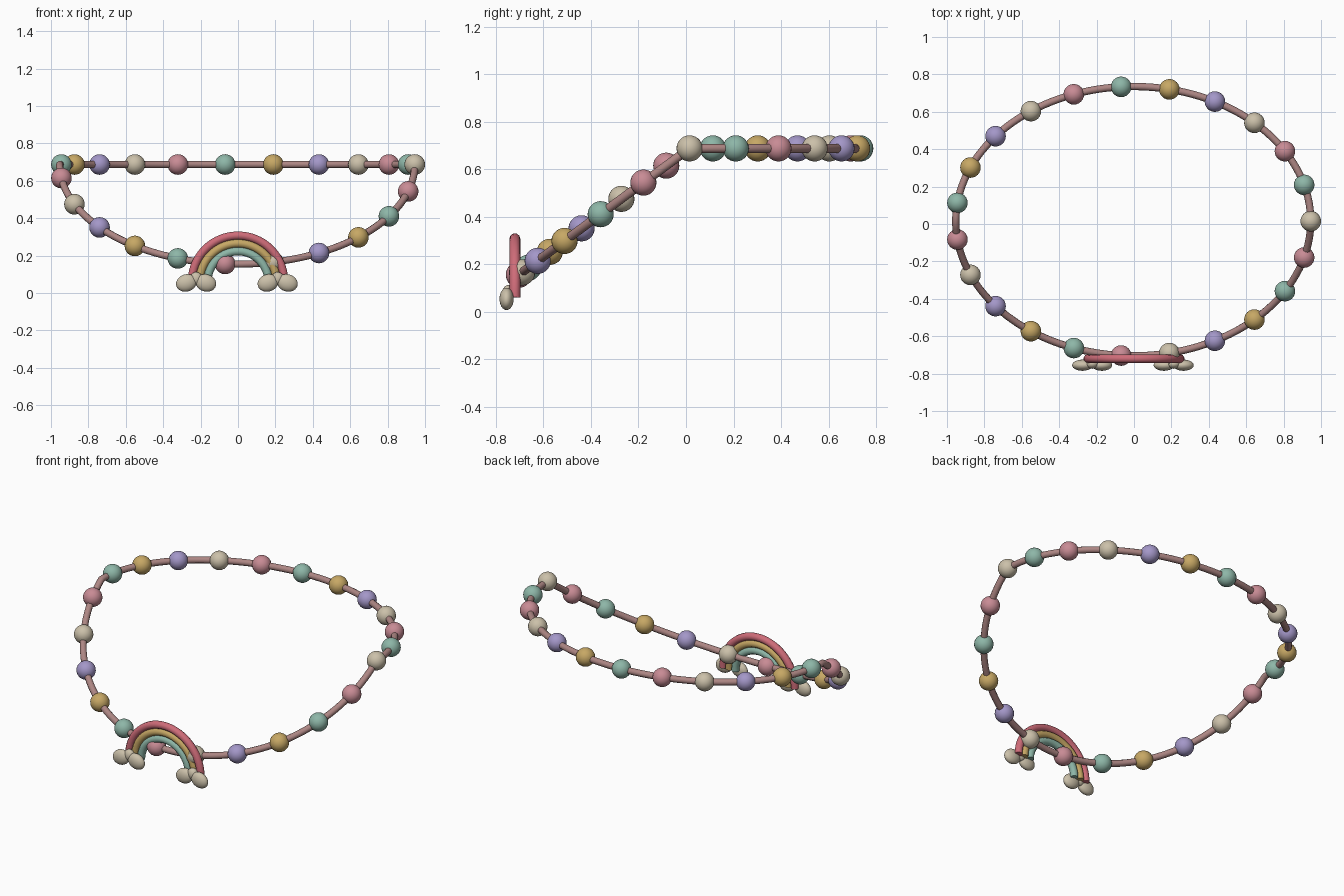
import bpy
from math import sin, cos, pi

cube = bpy.data.objects.get("Cube")
if cube:
    bpy.data.objects.remove(cube, do_unlink=True)


def material(name, rgb):
    m = bpy.data.materials.new(name)
    m.diffuse_color = (*rgb, 1)
    m.use_nodes = True
    m.node_tree.nodes["Principled BSDF"].inputs["Base Color"].default_value = (*rgb, 1)
    return m


SAND = material("sand", (0.60, 0.53, 0.40))
PINK = material("pink", (0.58, 0.26, 0.30))
TEAL = material("teal", (0.27, 0.47, 0.39))
GOLD = material("gold", (0.57, 0.39, 0.13))
LAVENDER = material("lavender", (0.37, 0.31, 0.58))
RED = material("coral red", (0.62, 0.15, 0.19))
CORD = material("dusty rose", (0.42, 0.24, 0.23))


def tube(name, points, radius, mat, closed=False):
    curve = bpy.data.curves.new(name, "CURVE")
    curve.dimensions = "3D"
    curve.bevel_depth = radius
    curve.bevel_resolution = 3
    curve.use_fill_caps = not closed
    spline = curve.splines.new("POLY")
    spline.points.add(len(points) - 1)
    for p, co in zip(spline.points, points):
        p.co = (*co, 1)
    spline.use_cyclic_u = closed
    spline.use_smooth = True
    curve.materials.append(mat)
    obj = bpy.data.objects.new(name, curve)
    bpy.context.collection.objects.link(obj)
    return obj


def ball(name, loc, size, mat, tilt=0):
    bpy.ops.mesh.primitive_uv_sphere_add(segments=24, ring_count=14, location=loc,
                                         rotation=(0, tilt, 0))
    obj = bpy.context.object
    obj.name = name
    obj.scale = size
    obj.data.materials.append(mat)
    bpy.ops.object.shade_smooth()
    return obj


# Oval loop: level at the back, sloping down towards the front
def loop_point(t):
    y = 0.015 + 0.72 * sin(t)
    return (-0.004 + 0.949 * cos(t), y, 0.687 + 0.74 * min(0, y - 0.015))


STEPS = 138
tube("cord", [loop_point(2 * pi * i / STEPS) for i in range(STEPS)], 0.0195, CORD, True)

# Beads in a repeating colour order
BEADS = 23
order = (SAND, PINK, TEAL, GOLD, LAVENDER)
for i in range(BEADS):
    ball(f"bead_{i + 1}", loop_point(-2 * pi * i / BEADS), (0.055,) * 3, order[i % 5])

# Rainbow pendant made of three nested arches
for name, radius, mat in (("outer_arch", 0.247, RED),
                          ("middle_arch", 0.205, GOLD),
                          ("inner_arch", 0.163, TEAL)):
    arc = [pi * i / 40 for i in range(41)]
    tube(name, [(radius * cos(a), -0.72, 0.06 + radius * sin(a)) for a in arc], 0.023, mat)

# Cloud puffs at both feet of the rainbow
for side, cx in (("left", 0.212), ("right", -0.224)):
    ball(f"{side}_cloud_outer", (cx + 0.052, -0.755, 0.054), (0.056, 0.03, 0.046), SAND, 0.3)
    ball(f"{side}_cloud_inner", (cx - 0.052, -0.755, 0.054), (0.056, 0.03, 0.046), SAND, -0.3)
    ball(f"{side}_cloud_top", (cx, -0.748, 0.076), (0.034, 0.026, 0.036), SAND)
